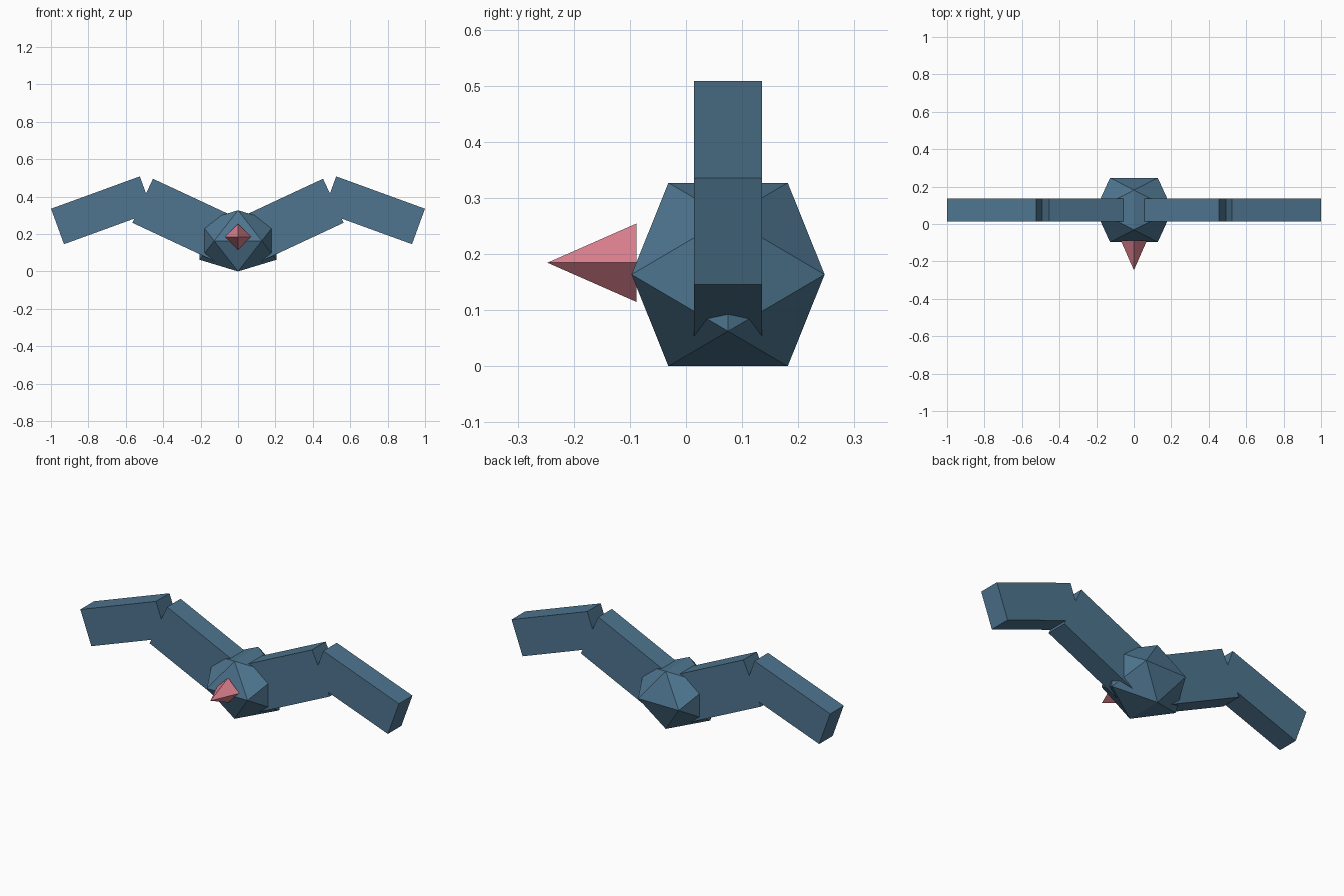
import bpy
import bmesh
from math import cos, sin, radians, pi, sqrt
from mathutils import Matrix, Vector

default = bpy.data.objects.get("Cube")
if default:
    bpy.data.objects.remove(default, do_unlink=True)


def linear(c):
    c /= 255
    return c / 12.92 if c <= 0.04045 else ((c + 0.055) / 1.055) ** 2.4


def make_material(name, rgb):
    colour = (*[linear(c) for c in rgb], 1)
    mat = bpy.data.materials.new(name)
    mat.use_nodes = True
    mat.diffuse_color = colour
    for node in mat.node_tree.nodes:
        if node.type == 'BSDF_PRINCIPLED':
            node.inputs["Base Color"].default_value = colour
    return mat


def add_object(name, bm, mat):
    bmesh.ops.recalc_face_normals(bm, faces=bm.faces)
    mesh = bpy.data.meshes.new(name)
    bm.to_mesh(mesh)
    bm.free()
    mesh.materials.append(mat)
    obj = bpy.data.objects.new(name, mesh)
    bpy.context.collection.objects.link(obj)
    return obj


blue = make_material("slate blue", (78, 117, 143))
pink = make_material("beak pink", (220, 129, 142))
CENTRE_Y = 0.075

# Body: stretched icosahedron, hulled from three golden rectangles
golden = (1 + sqrt(5)) / 2
radii = Vector((0.206, 0.172, 0.1635))
bm = bmesh.new()
for a in (-1 / golden, 1 / golden):
    for b in (-1, 1):
        for corner in ((0, a, b), (a, b, 0), (b, 0, a)):
            bm.verts.new([c * r for c, r in zip(corner, radii)])
bmesh.ops.convex_hull(bm, input=bm.verts)
bmesh.ops.translate(bm, verts=bm.verts, vec=(0, CENTRE_Y, radii.z))
add_object("body", bm, blue)

# Beak: four-sided cone pointing forwards
bm = bmesh.new()
bmesh.ops.create_cone(bm, cap_ends=True, segments=4, radius1=0.07, radius2=0, depth=0.159)
bmesh.ops.rotate(bm, verts=bm.verts, matrix=Matrix.Rotation(pi / 2, 3, 'X'))
# Bring the base corners to top, bottom and sides
top = max(bm.verts, key=lambda v: v.co.z).co
if top.z < 0.06:
    bmesh.ops.rotate(bm, verts=bm.verts, matrix=Matrix.Rotation(pi / 4, 3, 'Y'))
bmesh.ops.translate(bm, verts=bm.verts, vec=(0, -0.1675, 0.1845))
add_object("beak", bm, pink)


# Wing segment: slab laid out from one upper corner along a slope
def wing_segment(name, side, corner, angle, length, height):
    angle = radians(angle)
    along = Vector((cos(angle), 0, sin(angle)))
    down = Vector((sin(angle), 0, -cos(angle)))
    middle = Vector((corner[0], CENTRE_Y, corner[1])) + along * length / 2 + down * height / 2
    bm = bmesh.new()
    bmesh.ops.create_cube(bm, size=1)
    for v in bm.verts:
        x, y, z = v.co
        v.co = middle + along * (x * length) + down * (z * height)
        v.co.y += y * 0.121
        v.co.x *= side
    add_object(name, bm, blue)


for label, side in (("left", 1), ("right", -1)):
    wing_segment(label + "_inner_wing", side, (-0.003, 0.282), 25, 0.505, 0.26)
    wing_segment(label + "_outer_wing", side, (0.525, 0.508), -20, 0.505, 0.202)
